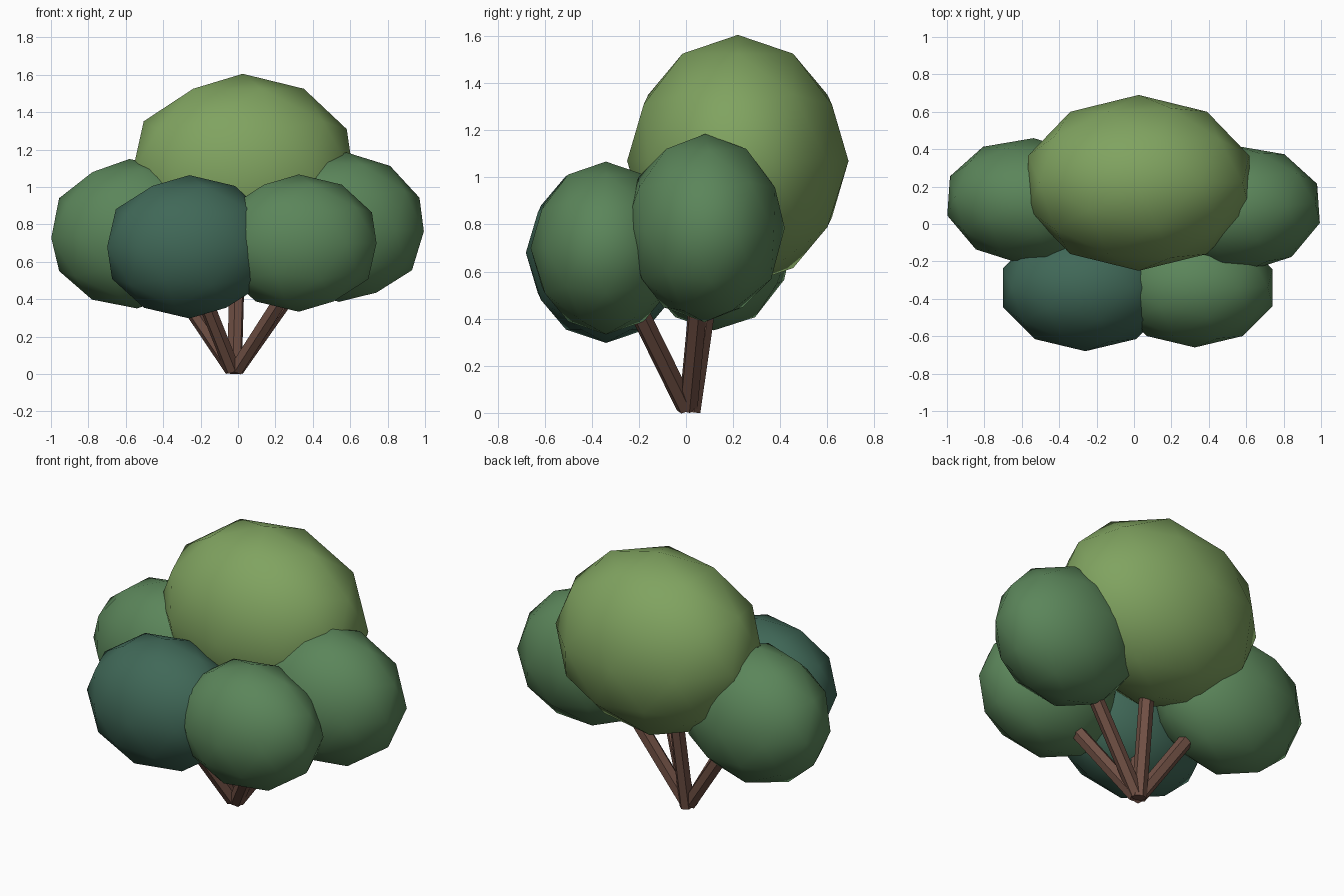
import bpy
import math
from mathutils import Vector

if "Cube" in bpy.data.objects:
    bpy.data.objects.remove(bpy.data.objects["Cube"])


def material(name, rgb):
    m = bpy.data.materials.new(name)
    m.diffuse_color = (*rgb, 1)
    m.use_nodes = True
    m.node_tree.nodes["Principled BSDF"].inputs["Base Color"].default_value = m.diffuse_color
    return m


LIGHT = material("light_green", (0.216, 0.366, 0.117))
MID = material("mid_green", (0.104, 0.235, 0.102))
DARK = material("dark_teal_green", (0.051, 0.138, 0.096))
BROWN = material("bark_brown", (0.162, 0.080, 0.058))


def foliage(name, centre, radii, mat, turn=0, lean=0):
    """Smooth low-poly leaf clump, stretched along the axes."""
    bpy.ops.mesh.primitive_ico_sphere_add(subdivisions=2, radius=1, location=centre)
    ob = bpy.context.object
    ob.name = name
    ob.scale = radii
    ob.rotation_euler = (0, math.radians(lean), math.radians(turn))
    ob.data.materials.append(mat)
    bpy.ops.object.shade_smooth()


def branch(name, start, end, radius=0.042):
    """Straight six-sided stick between two points."""
    a, b = Vector(start), Vector(end)
    d = b - a
    bpy.ops.mesh.primitive_cylinder_add(vertices=6, radius=radius, depth=d.length,
                                        location=(a + b) / 2)
    ob = bpy.context.object
    ob.name = name
    ob.rotation_euler = d.to_track_quat('Z', 'Y').to_euler()
    ob.data.materials.append(BROWN)


# Leaf clumps
foliage("crown_foliage", (0.025, 0.22, 1.07), (0.622, 0.47, 0.535), LIGHT)
foliage("left_foliage", (-0.56, 0.12, 0.75), (0.455, 0.34, 0.40), MID, -4, -3)
foliage("right_foliage", (0.56, 0.08, 0.785), (0.45, 0.34, 0.40), MID, 4, 3)
foliage("front_left_foliage", (-0.26, -0.34, 0.68), (0.462, 0.34, 0.383), DARK)
foliage("front_right_foliage", (0.325, -0.34, 0.70), (0.437, 0.32, 0.367), MID)

# Branches fanning out from one foot
branch("left_branch", (-0.03, 0.01, 0.024), (-0.35, 0.06, 0.50))
branch("right_branch", (-0.01, 0.01, 0.024), (0.36, 0.06, 0.55))
branch("front_left_branch", (-0.03, 0.0, 0.024), (-0.20, -0.21, 0.45))
branch("front_right_branch", (-0.01, 0.0, 0.024), (0.25, -0.20, 0.43))
branch("middle_branch", (-0.02, 0.02, 0.005), (0.0, 0.12, 0.70))
